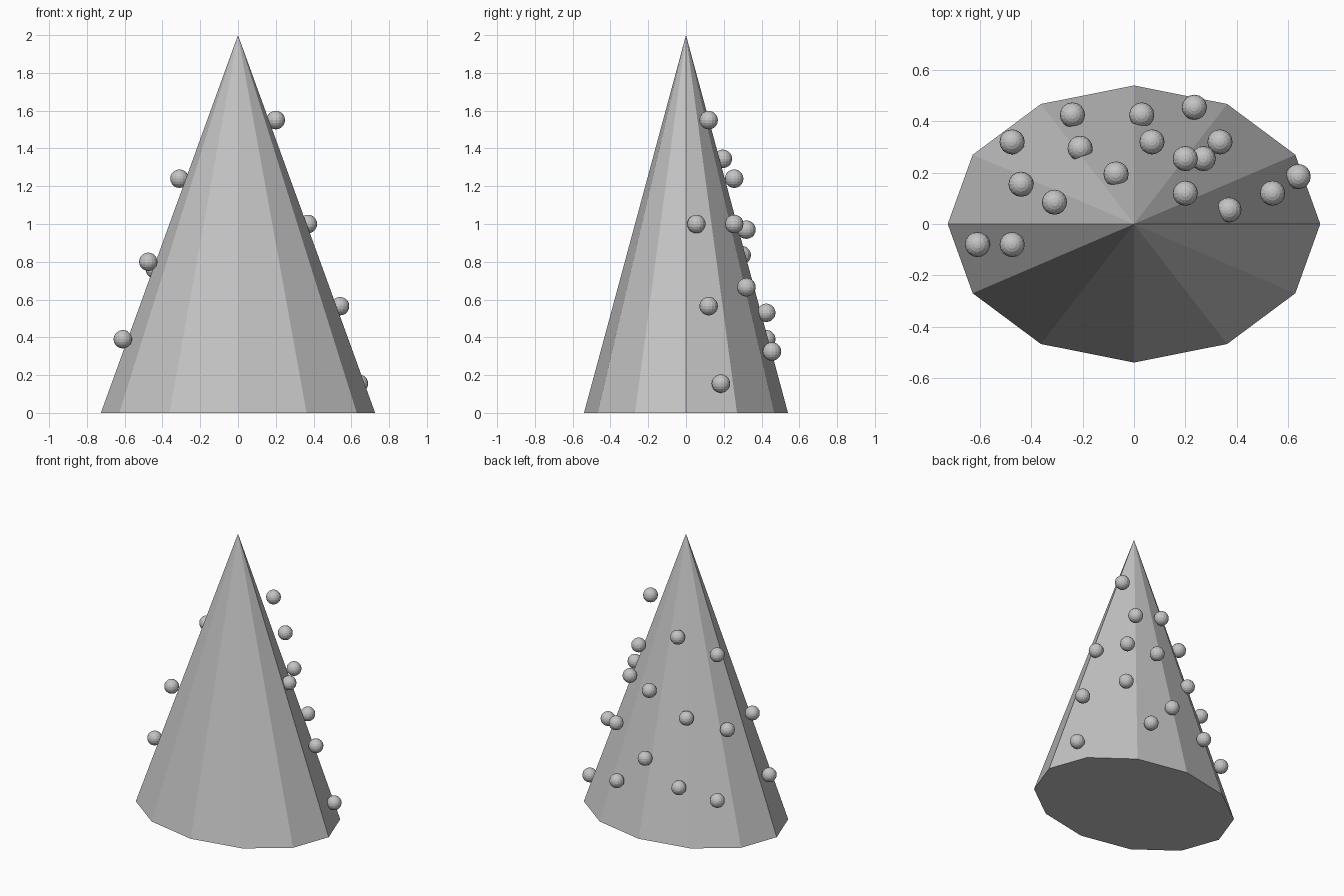
import bpy
from mathutils import Matrix

cube = bpy.data.objects.get("Cube")
if cube:
    bpy.data.objects.remove(cube, do_unlink=True)

# One plain grey for every part
grey = bpy.data.materials.new("plain_grey")
grey.use_nodes = True
GREY = (0.55, 0.55, 0.55, 1)
grey.diffuse_color = GREY
grey.node_tree.nodes["Principled BSDF"].inputs["Base Color"].default_value = GREY

# Twelve-sided oval cone, corners on the x and y axes
HEIGHT = 2
bpy.ops.mesh.primitive_cone_add(vertices=12, radius1=1, radius2=0, depth=HEIGHT,
                                location=(0, 0, HEIGHT / 2))
cone = bpy.context.object
cone.name = "cone_body"
cone.data.transform(Matrix.Diagonal((0.726, 0.54, 1, 1)))
cone.data.materials.append(grey)

# Small faceted balls scattered over the back and sides, top to bottom
BALLS = [
    (0.20, 0.12, 1.55), (-0.07, 0.195, 1.345),
    (0.20, 0.255, 1.24), (-0.31, 0.085, 1.24),
    (0.37, 0.055, 1.00), (0.27, 0.255, 1.00), (0.07, 0.32, 0.97),
    (-0.21, 0.295, 0.835), (-0.475, -0.08, 0.80), (-0.44, 0.155, 0.76),
    (0.335, 0.32, 0.665), (0.54, 0.12, 0.565), (0.03, 0.425, 0.53),
    (-0.61, -0.08, 0.39), (-0.24, 0.425, 0.39),
    (0.235, 0.455, 0.325), (-0.475, 0.32, 0.32), (0.64, 0.185, 0.155),
]
bpy.ops.mesh.primitive_uv_sphere_add(segments=16, ring_count=10, radius=0.049)
first = bpy.context.object
first.data.materials.append(grey)
for i, place in enumerate(BALLS):
    ball = first if i == 0 else first.copy()
    if i:
        bpy.context.collection.objects.link(ball)
    ball.name = f"ball_{i + 1}"
    ball.location = place
